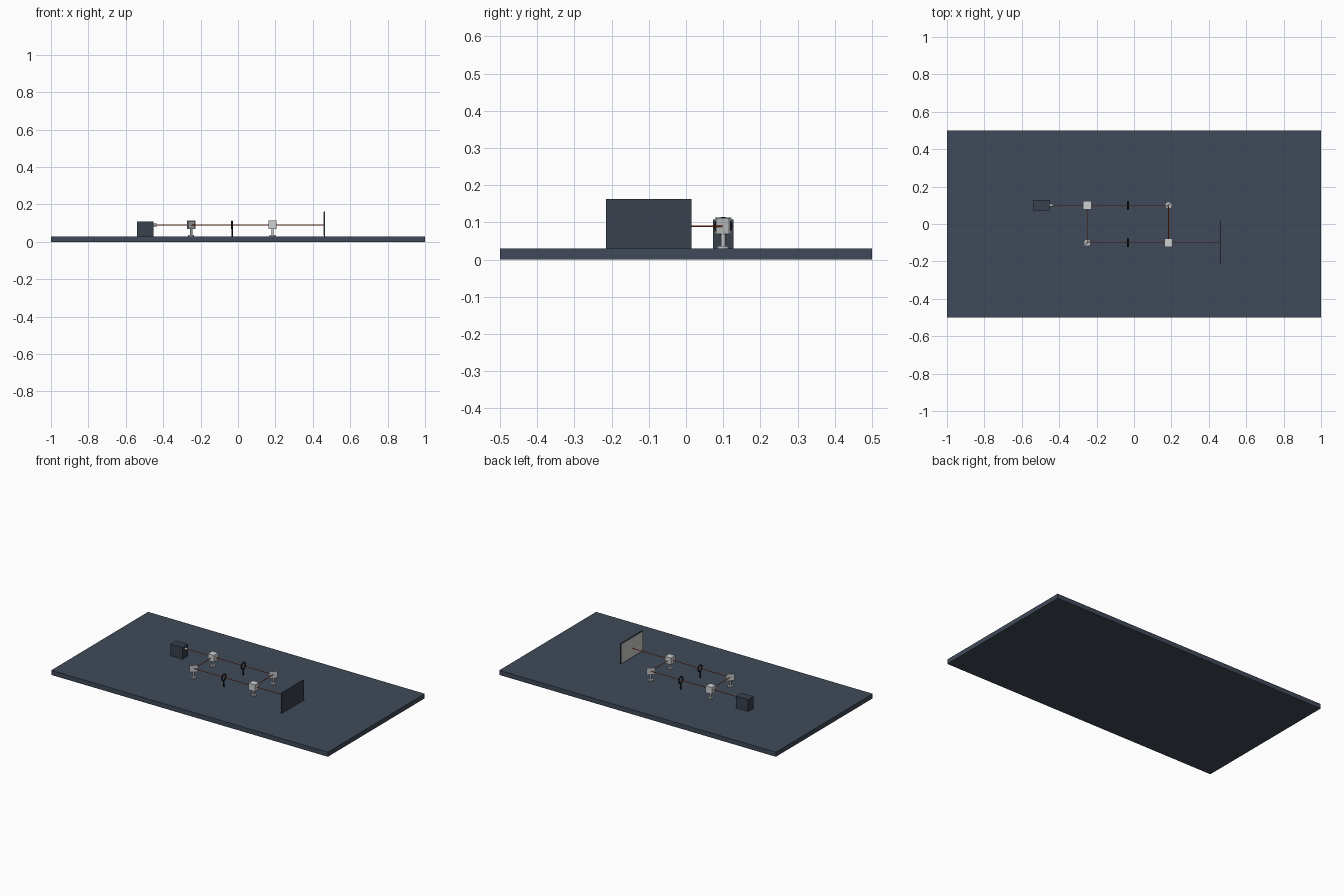
import bpy, math
from mathutils import Vector

if "Cube" in bpy.data.objects:
    bpy.data.objects.remove(bpy.data.objects["Cube"])

TOP, BEAM_Z = 0.03, 0.09          # table surface, beam height
X1, X2, Y = -0.25, 0.185, 0.10    # corners of the light path


def mat(name, r, g, b):
    m = bpy.data.materials.new(name)
    m.diffuse_color = (r, g, b, 1)
    m.use_nodes = True
    m.node_tree.nodes["Principled BSDF"].inputs["Base Color"].default_value = m.diffuse_color
    return m


slate = mat("slate blue", 0.05, 0.068, 0.1)
housing = mat("dark housing", 0.04, 0.052, 0.075)
black = mat("black metal", 0.012, 0.014, 0.018)
silver = mat("silver", 0.55, 0.56, 0.57)
glass = mat("pale glass", 0.62, 0.63, 0.64)
white = mat("screen grey", 0.6, 0.6, 0.58)
red = mat("beam red", 0.75, 0.07, 0.02)


def finish(name, m, smooth=False):
    ob = bpy.context.object
    ob.name = name
    ob.data.materials.append(m)
    if smooth:
        bpy.ops.object.shade_smooth_by_angle()
    return ob


def box(name, loc, size, m, turn=0):
    bpy.ops.mesh.primitive_cube_add(size=1, location=loc)
    bpy.context.object.scale = size
    bpy.ops.object.transform_apply(location=False, rotation=False, scale=True)
    bpy.context.object.rotation_euler.z = turn
    return finish(name, m)


def rod(name, a, b, r, m, r2=None, sides=24):
    a, b = Vector(a), Vector(b)
    d = b - a
    bpy.ops.mesh.primitive_cone_add(vertices=sides, radius1=r, radius2=r if r2 is None else r2,
                                    depth=d.length, location=(a + b) / 2,
                                    rotation=d.to_track_quat('Z', 'Y').to_euler())
    return finish(name, m, True)


def stand(name, x, y, top):
    rod(name + "_foot", (x, y, TOP), (x, y, TOP + 0.006), 0.016, silver)
    rod(name + "_post", (x, y, TOP + 0.006), (x, y, top), 0.006, silver)


# Optical table
box("table", (0, 0, TOP / 2), (2, 1, TOP), slate)

# Laser with nozzle
box("laser_housing", (-0.495, Y, 0.069), (0.088, 0.055, 0.078), housing)
rod("laser_nozzle", (-0.451, Y, BEAM_Z), (-0.434, Y, BEAM_Z), 0.007, silver)

# Beam splitter cubes on stands
for i, (x, y) in enumerate([(X1, Y), (X2, -Y)]):
    n = f"splitter_{i + 1}"
    stand(n, x, y, 0.069)
    box(n + "_cube", (x, y, BEAM_Z + 0.001), (0.044, 0.044, 0.044), glass)

# Diagonal mirrors on stands
for i, (x, y) in enumerate([(X2, Y), (X1, -Y)]):
    n = f"mirror_{i + 1}"
    stand(n, x, y, 0.069)
    box(n + "_plate", (x, y, BEAM_Z), (0.05, 0.006, 0.044), silver, math.pi / 4)

# Ring holders in both arms
for i, y in enumerate([Y, -Y]):
    n = f"ring_{i + 1}"
    bpy.ops.mesh.primitive_torus_add(major_radius=0.02, minor_radius=0.0045,
                                     major_segments=32, minor_segments=10,
                                     location=(-0.032, y, BEAM_Z),
                                     rotation=(0, math.pi / 2, 0))
    finish(n + "_holder", black, True)
    rod(n + "_post", (-0.032, y, TOP), (-0.032, y, 0.068), 0.004, black)

# Screen with a pale face toward the light
box("screen_back", (0.463, -0.1, 0.0965), (0.006, 0.23, 0.133), housing)
box("screen_face", (0.459, -0.1, 0.0965), (0.003, 0.222, 0.125), white)

# Light path
for i, (a, b) in enumerate([((-0.434, Y), (X2, Y)), ((X1, Y), (X1, -Y)),
                            ((X2, Y), (X2, -Y)), ((X1, -Y), (0.458, -Y))]):
    rod(f"beam_{i + 1}", (*a, BEAM_Z), (*b, BEAM_Z), 0.002, red, sides=12)
